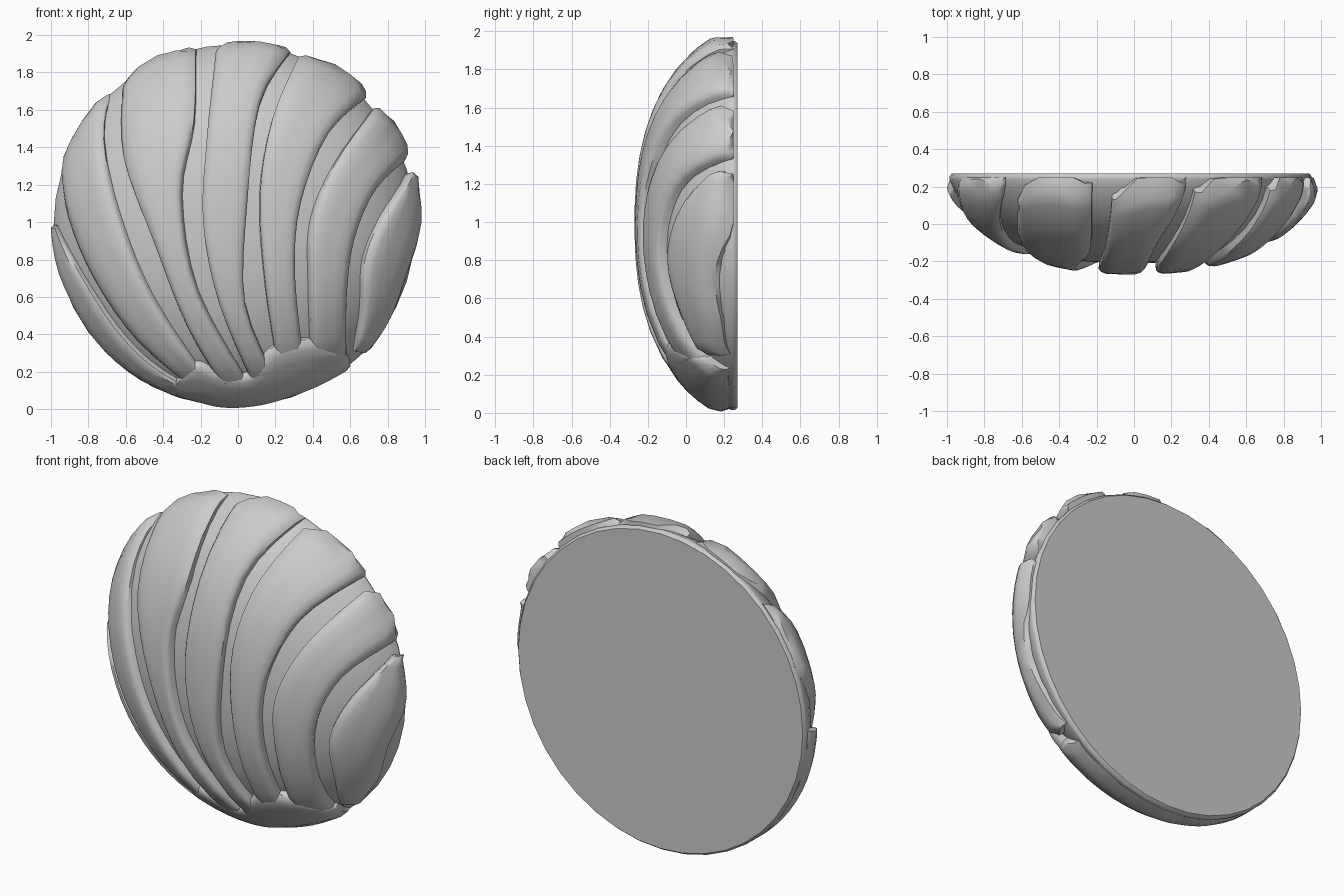
import bpy, bmesh, math
from mathutils import Vector

if "Cube" in bpy.data.objects:
    bpy.data.objects.remove(bpy.data.objects["Cube"])

BACK = 0.27
CENTRE = Vector((0, BACK, 0.99))


def dome_y(r, depth):
    return BACK - depth * max(0.0, 1 - r ** 2.4) ** 0.6


def outer(x, z, k):
    """Point on the raised surface, sunk into the dome by k; wraps at the rim."""
    d = Vector((x, 0, z - CENTRE.z)) / k ** 0.6
    y = dome_y(min(d.length, 1.018) / 1.02, 0.54)
    if d.length > 1.0:
        d.normalize()
    p = Vector((d.x, y, CENTRE.z + d.z))
    return CENTRE + (p - CENTRE) * k


def spline(pts, t):
    """Catmull-Rom through 2D points, t in 0..1."""
    n = len(pts) - 1
    i = min(int(t * n), n - 1)
    f = t * n - i
    q = [Vector(pts[max(0, min(n, j))]) for j in range(i - 1, i + 3)]
    return 0.5 * (2 * q[1] + (q[2] - q[0]) * f
                  + (2 * q[0] - 5 * q[1] + 4 * q[2] - q[3]) * f * f
                  + (3 * q[1] - q[0] - 3 * q[2] + q[3]) * f ** 3)


def finish(bm, name, angle):
    bmesh.ops.recalc_face_normals(bm, faces=bm.faces)
    me = bpy.data.meshes.new(name)
    bm.to_mesh(me)
    bm.free()
    ob = bpy.data.objects.new(name, me)
    bpy.context.collection.objects.link(ob)
    bpy.ops.object.select_all(action='DESELECT')
    ob.select_set(True)
    bpy.context.view_layer.objects.active = ob
    bpy.ops.object.shade_smooth_by_angle(angle=math.radians(angle))


def raised_strip(name, left, right, tip=None, rows=16):
    """Raised band between two edge curves, with walls sunk into the dome."""
    cols = [(0, .86), (0, .96), (.06, .985), (.18, 1), (.38, 1), (.62, 1),
            (.82, 1), (.94, .985), (1, .96), (1, .86)]
    vs = [(0, .86), (0, .98), (.03, 1)] + [(i / rows, 1) for i in range(1, rows)] \
        + [(1, .97), (1, .86)]
    bulge = Vector((0, 0))
    if tip:
        bulge = Vector(tip) - (Vector(left[0]) + Vector(right[0])) / 2
    bm = bmesh.new()
    grid = []
    for v, kv in vs:
        a, b = spline(left, v), spline(right, v)
        line = []
        for u, ku in cols:
            p = a.lerp(b, u) + bulge * 4 * u * (1 - u) * max(0, 1 - 3 * v)
            line.append(bm.verts.new(outer(p.x, p.y, min(ku, kv))))
        grid.append(line)
    for r0, r1 in zip(grid, grid[1:]):
        for j in range(len(cols) - 1):
            bm.faces.new((r0[j], r0[j + 1], r1[j + 1], r1[j]))
    finish(bm, name, 45)


# Dome with a flat back and slightly chamfered rim
bm = bmesh.new()
R, N = 0.968, 40
profile = [(s * R, dome_y(s, 0.48)) for s in
           (.12, .25, .4, .54, .67, .78, .87, .94, .98)]
profile += [(R, 0.24), (R, 0.255), (R - .012, BACK)]
rings = [[bm.verts.new((-.018 + r * math.cos(a), y, .982 + r * math.sin(a)))
          for a in (2 * math.pi * i / N for i in range(N))] for r, y in profile]
for p, q in zip(rings, rings[1:]):
    for i in range(N):
        bm.faces.new((p[i], p[(i + 1) % N], q[(i + 1) % N], q[i]))
bm.faces.new(rings[0])
bm.faces.new(rings[-1])
finish(bm, "shell_dome", 42)

# Fanned ribs, left to right: left edge, right edge, rim bulge
ribs = [
    ([(-1.01, .99), (-.98, .72), (-.83, .41), (-.61, .19), (-.3, .04)],
     [(-.98, .98), (-.86, .75), (-.66, .44), (-.47, .24), (-.25, .1)], None),
    ([(-.96, 1.28), (-.92, 1.02), (-.78, .69), (-.55, .36), (-.25, .1)],
     [(-.69, 1.73), (-.73, 1.45), (-.65, 1.05), (-.47, .6), (-.17, .15)], (-.88, 1.53)),
    ([(-.63, 1.7), (-.62, 1.35), (-.46, .9), (-.27, .42), (-.05, .06)],
     [(-.23, 1.95), (-.24, 1.55), (-.31, 1.15), (-.22, .62), (.08, .09)], (-.49, 1.9)),
    ([(-.12, 1.93), (-.17, 1.45), (-.19, 1.0), (-.1, .55), (.1, .08)],
     [(.29, 1.94), (.12, 1.65), (.05, 1.1), (.04, .55), (.22, .12)], (.07, 2.0)),
    ([(.33, 1.9), (.19, 1.57), (.12, 1.15), (.15, .65), (.23, .13)],
     [(.72, 1.7), (.49, 1.48), (.34, 1.1), (.31, .7), (.37, .15)], (.59, 1.85)),
    ([(.74, 1.62), (.53, 1.32), (.4, 1.0), (.39, .65), (.4, .16)],
     [(.94, 1.36), (.75, 1.18), (.63, .9), (.59, .58), (.59, .23)], (.89, 1.54)),
    ([(.94, 1.27), (.79, 1.04), (.69, .8), (.67, .52), (.63, .3)],
     [(.97, 1.26), (1.0, 1.0), (.92, .72), (.83, .48), (.7, .29)], None),
]
for i, (left, right, tip) in enumerate(ribs):
    raised_strip(f"shell_rib_{i + 1}", left, right, tip)

# Hinge pad where the ribs meet at the bottom
raised_strip("shell_hinge",
             [(-.34, .14), (-.23, .24), (-.1, .19), (.06, .18), (.19, .32),
              (.4, .36), (.6, .28)],
             [(-.34, .06), (-.22, .02), (-.08, -.01), (.1, 0), (.28, .04),
              (.45, .11), (.61, .21)], rows=24)
